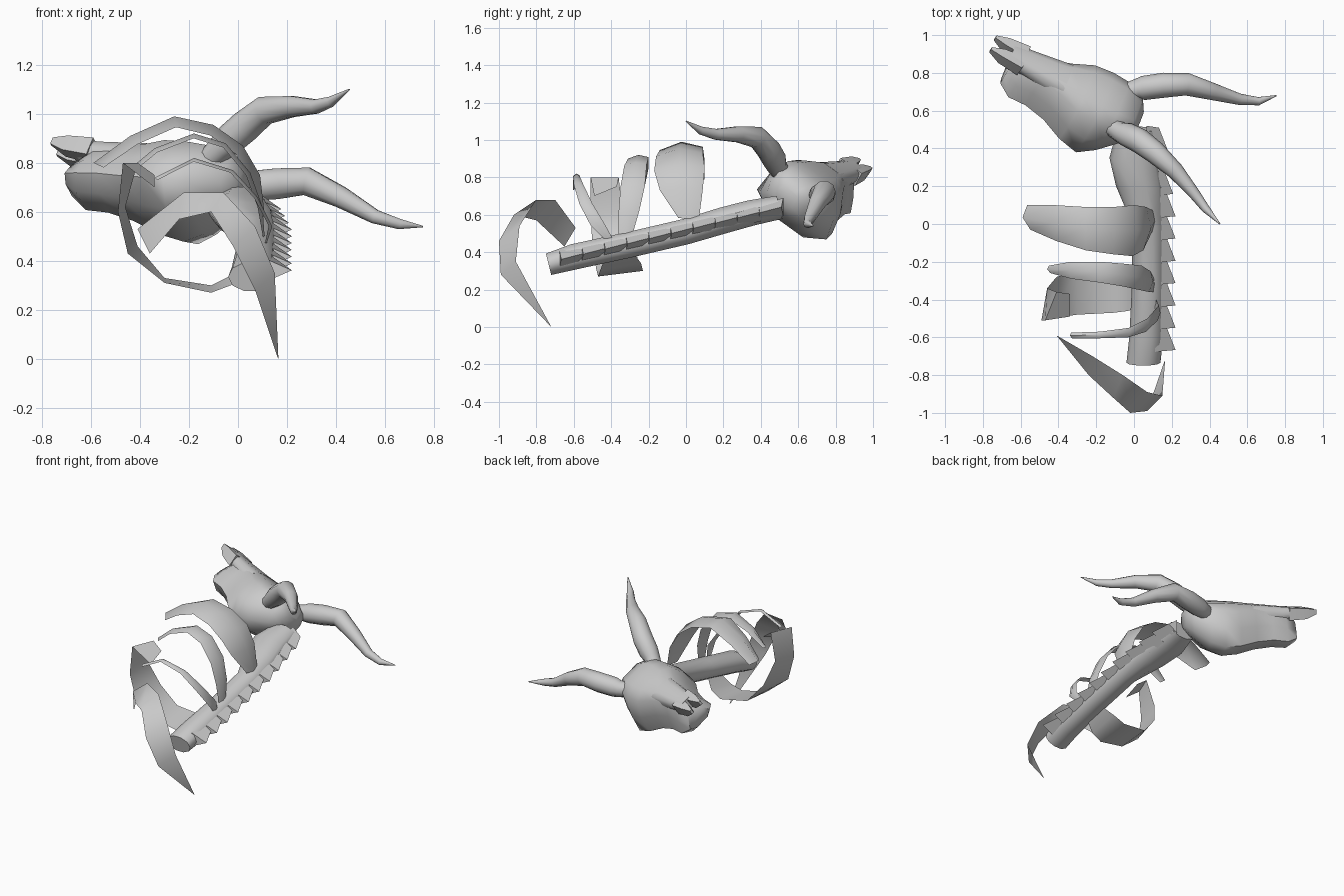
import bpy, bmesh, math
from mathutils import Vector as V


def make(name, verts, faces, angle=60):
    me = bpy.data.meshes.new(name)
    me.from_pydata([tuple(v) for v in verts], [], faces)
    bm = bmesh.new()
    bm.from_mesh(me)
    bmesh.ops.recalc_face_normals(bm, faces=bm.faces)
    bm.to_mesh(me)
    bm.free()
    ob = bpy.data.objects.new(name, me)
    bpy.context.collection.objects.link(ob)
    bpy.ops.object.select_all(action='DESELECT')
    ob.select_set(True)
    bpy.context.view_layer.objects.active = ob
    bpy.ops.object.shade_smooth_by_angle(angle=math.radians(angle))
    return ob


def loft(name, rings):
    n, m = len(rings[0]), len(rings)
    faces = [(i * n + j, i * n + (j + 1) % n, (i + 1) * n + (j + 1) % n, (i + 1) * n + j)
             for i in range(m - 1) for j in range(n)]
    faces += [tuple(range(n)), tuple(range((m - 1) * n, m * n))]
    return make(name, [p for r in rings for p in r], faces)


def tube(name, path, sides=10):
    """path rows: x, y, z, radius"""
    pts = [V(p[:3]) for p in path]
    rings = []
    for i, p in enumerate(pts):
        t = (pts[min(i + 1, len(pts) - 1)] - pts[max(i - 1, 0)]).normalized()
        a = t.cross(V((0, 0, 1))).normalized()
        b = t.cross(a)
        rings.append([p + path[i][3] * (a * math.cos(k * math.tau / sides) + b * math.sin(k * math.tau / sides))
                      for k in range(sides)])
    return loft(name, rings)


def strip(name, rows):
    """rows: lists of points across the strip"""
    n = len(rows[0])
    faces = [(n * i + j, n * i + j + 1, n * i + n + j + 1, n * i + n + j)
             for i in range(len(rows) - 1) for j in range(n - 1)]
    return make(name, [p for r in rows for p in r], faces)


def pairs(name, rows):
    return strip(name, [(r[:3], r[3:]) for r in rows])


def rib(name, rows, crown):
    """rows: x, z, front y, back y; the middle line bulges outward by the crown"""
    out = []
    for i, (x, z, y0, y1) in enumerate(rows):
        d = V((x + 0.2, 0, z - 0.62)).normalized() * crown * (0.3 if i == len(rows) - 1 else 1)
        out.append([V((x, y0, z)) - d, V((x, y0 * 0.5 + y1 * 0.5, z)), V((x, y1, z)) - d * 0.6])
    return strip(name, out)


# Skull, built in its own tilted frame: s = snout, l = side, u = up
O = V((-0.05, 0.6, 0.75))
S = V((-0.89, 0.44, 0.13)).normalized()
L = V((0.32, 0.76, -0.56))
L = (L - S * L.dot(S)).normalized()
U = L.cross(S)


def head(s, l, u):
    return O + S * s + L * l + U * u


def section(s, w, wl, ut, ub):
    """w = width of the brow, wl = width of the jaw line"""
    h = ut - ub
    half = [(0.45 * w, ut), (0.82 * w, ut - 0.12 * h), (0.5 * (w + wl), ut - 0.45 * h),
            (wl, ut - 0.8 * h), (0.5 * wl, ub)]
    return [head(s, a, u) for a, u in half] + [head(s, -a, u) for a, u in reversed(half)]


loft("skull", [section(*r) for r in [
    (-0.1, 0.07, 0.06, 0.0, -0.1), (-0.06, 0.14, 0.12, 0.05, -0.15), (0.04, 0.185, 0.19, 0.075, -0.235),
    (0.13, 0.2, 0.24, 0.075, -0.27), (0.24, 0.19, 0.215, 0.07, -0.26), (0.36, 0.125, 0.165, 0.06, -0.23),
    (0.48, 0.085, 0.14, 0.05, -0.215), (0.58, 0.075, 0.135, 0.02, -0.22), (0.65, 0.05, 0.09, -0.05, -0.18)]])
loft("upper_snout", [section(*r) for r in [
    (0.35, 0.105, 0.1, 0.062, -0.08), (0.55, 0.08, 0.07, 0.047, -0.06), (0.68, 0.062, 0.055, 0.042, -0.03)]])
for side, label in ((1, "left"), (-1, "right")):
    loft("nose_bone_" + label, [[head(s, side * l, u) for l, u in
         ((c - w, t), (c + w, t), (c + w, b), (c - w, b))] for s, c, w, t, b in
         [(0.6, 0.038, 0.036, 0.042, -0.04), (0.72, 0.038, 0.026, 0.04, -0.03), (0.79, 0.04, 0.008, 0.03, 0.0)]])

# Horns
tube("horn_low", [(-0.03, 0.7, 0.7, 0.05), (0.02, 0.715, 0.7, 0.055), (0.05, 0.72, 0.705, 0.064),
                  (0.16, 0.735, 0.715, 0.066), (0.28, 0.74, 0.725, 0.06), (0.42, 0.7, 0.66, 0.045),
                  (0.56, 0.66, 0.58, 0.03), (0.66, 0.65, 0.55, 0.022), (0.755, 0.68, 0.54, 0.003)])
tube("horn_high", [(-0.11, 0.51, 0.82, 0.05), (-0.07, 0.485, 0.86, 0.055), (-0.04, 0.475, 0.89, 0.064),
                   (0.03, 0.44, 0.95, 0.066), (0.11, 0.38, 1.015, 0.06), (0.22, 0.28, 1.03, 0.045),
                   (0.32, 0.16, 1.03, 0.03), (0.38, 0.08, 1.05, 0.022), (0.455, 0.0, 1.1, 0.003)])

# Spine: elliptical rings along the back
spine = [(0.05, -0.735, 0.335, 0.09, 0.06), (0.065, -0.6, 0.375, 0.09, 0.07), (0.075, -0.3, 0.44, 0.085, 0.07),
         (0.075, 0.0, 0.51, 0.085, 0.07), (0.03, 0.2, 0.57, 0.125, 0.072), (0.0, 0.35, 0.61, 0.13, 0.07),
         (0.01, 0.5, 0.64, 0.1, 0.065)]
loft("spine", [[(x + rx * math.cos(a), y - 0.25 * rz * math.sin(a), z + rz * math.sin(a))
                for a in [k * math.tau / 10 for k in range(10)]] for x, y, z, rx, rz in spine])

# Vertebra teeth: a saw row of wedges, spread along the outer side of the spine
for i in range(10):
    y = 0.43 - i * 0.118
    z = 0.52 + 0.235 * y
    x = 0.16 - 0.13 * max(0, y - 0.1)
    h = 0.048
    v = [(x - 0.05, y + 0.09, z + h + 0.02), (x - 0.05, y - 0.045, z + h - 0.01),
         (x - 0.05, y + 0.09, z - h + 0.02), (x - 0.05, y - 0.045, z - h - 0.01),
         (x + 0.015, y + 0.08, z + 0.02), (x + 0.06, y - 0.035, z - 0.01)]
    make(f"vertebra_tooth_{i + 1}", v, [(0, 1, 5, 4), (2, 4, 5, 3), (0, 4, 2), (1, 3, 5), (0, 2, 3, 1)], 30)

# Ribs: thin curved strips
rib("rib_1", [(-0.59, 0.8, -0.03, 0.1), (-0.44, 0.91, -0.09, 0.1), (-0.26, 0.99, -0.14, 0.09),
              (-0.1, 0.955, -0.16, 0.09), (0.02, 0.87, -0.17, 0.1), (0.09, 0.75, -0.14, 0.09),
              (0.11, 0.58, -0.04, 0.07)], 0.045)
rib("rib_2", [(-0.46, 0.76, -0.26, -0.22), (-0.34, 0.86, -0.29, -0.2), (-0.18, 0.92, -0.31, -0.2),
              (-0.05, 0.88, -0.33, -0.21), (0.05, 0.76, -0.35, -0.22), (0.1, 0.62, -0.36, -0.25),
              (0.11, 0.48, -0.36, -0.29)], 0.02)
pairs("rib_3", [(-0.34, -0.49, 0.7, -0.34, -0.37, 0.75), (-0.47, -0.51, 0.8, -0.41, -0.36, 0.8),
                (-0.49, -0.51, 0.6, -0.46, -0.34, 0.62), (-0.45, -0.5, 0.43, -0.41, -0.28, 0.46),
                (-0.3, -0.48, 0.31, -0.3, -0.25, 0.33), (-0.11, -0.47, 0.27, -0.11, -0.23, 0.3),
                (-0.03, -0.46, 0.3, -0.03, -0.24, 0.34), (0.05, -0.43, 0.38, 0.05, -0.3, 0.42)])
rib("rib_4", [(-0.34, 0.74, -0.605, -0.575), (-0.18, 0.82, -0.605, -0.57), (-0.02, 0.77, -0.6, -0.55),
              (0.08, 0.66, -0.57, -0.5), (0.14, 0.54, -0.51, -0.43), (0.11, 0.45, -0.42, -0.38)], 0.015)
pairs("rib_5_loose", [(-0.41, -0.59, 0.53, -0.36, -0.65, 0.43), (-0.22, -0.7, 0.68, -0.24, -0.8, 0.57),
                      (-0.06, -0.8, 0.68, -0.11, -0.92, 0.6), (0.07, -0.89, 0.54, -0.02, -1.0, 0.46),
                      (0.15, -0.91, 0.35, 0.07, -0.99, 0.28), (0.165, -0.72, 0.0, 0.16, -0.73, 0.01)])
